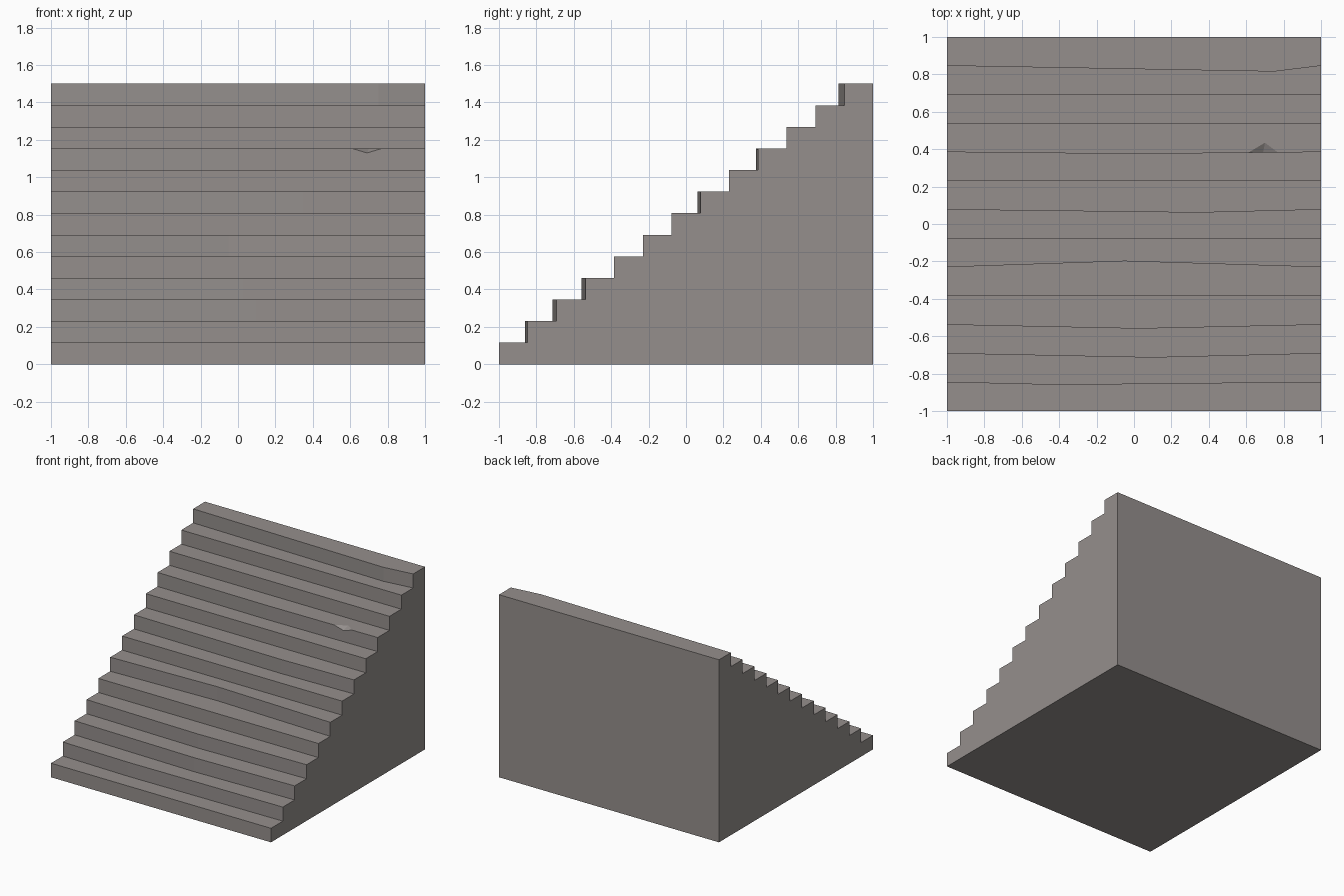
import bpy, bmesh

if "Cube" in bpy.data.objects:
    bpy.data.objects.remove(bpy.data.objects["Cube"])

STEPS = 13
RUN, RISE = 2 / STEPS, 1.5 / STEPS

# worn risers: step index -> (x, y offset) bends between the two ends
BENDS = {
    1: [(-0.4, -0.014)],
    2: [(0.1, -0.022)],
    3: [(0.03, -0.021)],
    5: [(-0.05, 0.032)],
    7: [(0.0, -0.012), (0.35, -0.016)],
    9: [(0.0, -0.01)],
    12: [(0.75, -0.031)],
}
CHIPPED = 9

bm = bmesh.new()


def riser_line(i):
    y = -1 + i * RUN
    return [(-1, y)] + [(x, y + d) for x, d in BENDS.get(i, [])] + [(1, y)]


def row(line, z):
    return [bm.verts.new((x, y, z)) for x, y in line]


left, right = [], []
prev_top = None
for i in range(STEPS):
    line = riser_line(i)
    low, top = row(line, i * RISE), row(line, (i + 1) * RISE)
    if i == 0:
        front = low
    else:
        # tread of the step below
        bm.faces.new(prev_top + low[::-1])
    tread_edge = list(top)
    for k in range(len(line) - 1):
        upper = [top[k], top[k + 1]]
        if i == CHIPPED and k == len(line) - 2:
            # broken nosing: a notch in the tread and riser
            z, y = (i + 1) * RISE, line[k][1]
            a = bm.verts.new((0.61, y + 0.0061, z))
            b = bm.verts.new((0.77, y + 0.0077, z))
            dip = bm.verts.new((0.69, y + 0.0069, z - 0.024))
            back = bm.verts.new((0.70, y + 0.06, z))
            bm.faces.new((a, dip, back))
            bm.faces.new((dip, b, back))
            upper = [top[k], a, dip, b, top[k + 1]]
            tread_edge[k + 1:k + 1] = [a, back, b]
        # riser
        bm.faces.new([low[k], low[k + 1]] + upper[::-1])
    left += [low[0], top[0]]
    right += [low[-1], top[-1]]
    prev_top = tread_edge

# top landing, back, underside and stepped side walls
back_low = row([(-1, 1), (1, 1)], 0)
back_top = row([(-1, 1), (1, 1)], 1.5)
bm.faces.new(prev_top + back_top[::-1])
bm.faces.new((back_low[0], back_low[1], back_top[1], back_top[0]))
bm.faces.new((front[0], front[1], back_low[1], back_low[0]))
bm.faces.new(left + [back_top[0], back_low[0]])
bm.faces.new(right + [back_top[1], back_low[1]])
bmesh.ops.recalc_face_normals(bm, faces=bm.faces)

mesh = bpy.data.meshes.new("stone_staircase")
bm.to_mesh(mesh)
bm.free()
stairs = bpy.data.objects.new("stone_staircase", mesh)
bpy.context.collection.objects.link(stairs)

# warm grey stone
stone = bpy.data.materials.new("stone")
stone.diffuse_color = (0.30, 0.275, 0.265, 1)
stone.use_nodes = True
stone.node_tree.nodes["Principled BSDF"].inputs["Base Color"].default_value = stone.diffuse_color
mesh.materials.append(stone)
